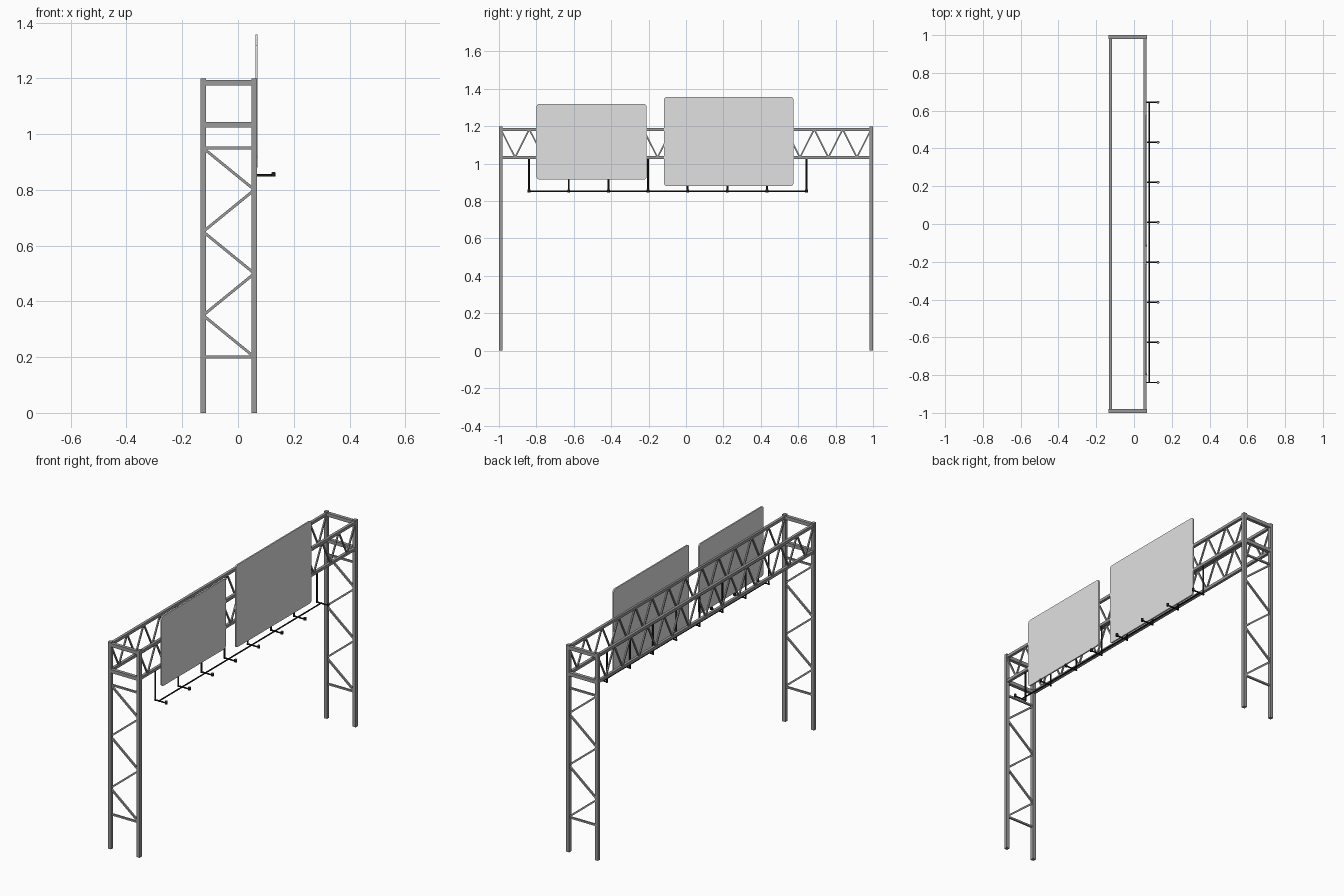
import bpy, bmesh, math
from mathutils import Vector, Matrix

if "Cube" in bpy.data.objects:
    bpy.data.objects.remove(bpy.data.objects["Cube"])


def material(name, v):
    m = bpy.data.materials.new(name)
    m.diffuse_color = (v, v, v, 1)
    m.use_nodes = True
    m.node_tree.nodes["Principled BSDF"].inputs["Base Color"].default_value = m.diffuse_color
    return m


STEEL = material("steel grey", 0.32)
PANEL = material("panel light grey", 0.75)
BLACK = material("fixture black", 0.012)

XB, XF = -0.125, 0.059      # rear and front truss planes
YE = 0.99                   # post positions along the span
ZT, ZB = 1.184, 1.033       # top and bottom chord heights


def finish(bm, name, mat, smooth=False):
    bmesh.ops.recalc_face_normals(bm, faces=bm.faces[:])
    me = bpy.data.meshes.new(name)
    bm.to_mesh(me)
    bm.free()
    ob = bpy.data.objects.new(name, me)
    bpy.context.collection.objects.link(ob)
    me.materials.append(mat)
    if smooth:
        bpy.ops.object.select_all(action='DESELECT')
        ob.select_set(True)
        bpy.context.view_layer.objects.active = ob
        bpy.ops.object.shade_smooth_by_angle(angle=math.radians(40))
    return ob


def frame(p, q):
    """Matrix placing local z along p->q, centred between them."""
    p, q = Vector(p), Vector(q)
    d = (q - p).normalized()
    side = Vector((1, 0, 0)) if abs(d.x) < 0.01 else Vector((0, 1, 0))
    r = Matrix((side, d.cross(side), d)).transposed().to_4x4()
    return Matrix.Translation((p + q) / 2) @ r, (q - p).length


def beam(bm, p, q, w):
    m, l = frame(p, q)
    bmesh.ops.create_cube(bm, size=1, matrix=m @ Matrix.Diagonal((w, w, l, 1)))


def rod(bm, p, q, r, n=10):
    m, l = frame(p, q)
    bmesh.ops.create_cone(bm, cap_ends=True, segments=n, radius1=r, radius2=r,
                          depth=l, matrix=m)


# Four posts
bm = bmesh.new()
for x in (XB, XF):
    for y in (-YE, YE):
        beam(bm, (x, y, 0), (x, y, 1.2), 0.02)
finish(bm, "posts", STEEL)

# Long chords and end cross members
bm = bmesh.new()
for z in (ZT, ZB):
    for x in (XB, XF):
        beam(bm, (x, -YE, z), (x, YE, z), 0.016)
    for y in (-YE, YE):
        beam(bm, (XB, y, z), (XF, y, z), 0.02)
finish(bm, "truss_chords", STEEL)

# Zigzag web of the span, 13 V shapes per side
bm = bmesh.new()
step = 2 * YE / 26
for x in (XB, XF):
    for i in range(26):
        z0, z1 = (ZT, ZB) if i % 2 == 0 else (ZB, ZT)
        beam(bm, (x, -YE + i * step, z0), (x, -YE + (i + 1) * step, z1), 0.008)
finish(bm, "truss_web", STEEL)

# Leg bracing: two struts and five diagonals per end
bm = bmesh.new()
for y in (-YE, YE):
    for z in (0.2, 0.95):
        beam(bm, (XB, y, z), (XF, y, z), 0.01)
    for i in range(5):
        xa, xb = (XB, XF) if i % 2 == 0 else (XF, XB)
        beam(bm, (xa, y, 0.95 - 0.15 * i), (xb, y, 0.8 - 0.15 * i), 0.01)
finish(bm, "leg_bracing", STEEL)


# Sign panels with rounded corners
def panel(name, y0, y1, z0, z1, r=0.016, x0=0.062, x1=0.07):
    bm = bmesh.new()
    pts = []
    corners = ((y1 - r, z1 - r), (y0 + r, z1 - r), (y0 + r, z0 + r), (y1 - r, z0 + r))
    for k, (cy, cz) in enumerate(corners):
        for j in range(6):
            a = math.radians(90 * k + 18 * j)
            pts.append(bm.verts.new((x0, cy + r * math.cos(a), cz + r * math.sin(a))))
    f = bm.faces.new(pts)
    ext = bmesh.ops.extrude_face_region(bm, geom=[f], use_keep_orig=True)
    for v in ext["geom"]:
        if isinstance(v, bmesh.types.BMVert):
            v.co.x = x1
    finish(bm, name, PANEL, True)


panel("small_sign_panel", -0.799, -0.211, 0.915, 1.32)
panel("large_sign_panel", -0.118, 0.574, 0.88, 1.357)

# Lamp hangers, arms and the long conduit
LAMP_Y = [-0.839 + 0.212 * i for i in range(8)]
ZA, XH = 0.852, 0.056
bm = bmesh.new()
for y in LAMP_Y:
    rod(bm, (XH, y, ZB), (XH, y, ZA - 0.004), 0.005)
    rod(bm, (XH - 0.004, y, ZA), (0.127, y, ZA), 0.004)
rod(bm, (0.081, LAMP_Y[0] - 0.004, ZA), (0.081, LAMP_Y[-1] + 0.004, ZA), 0.004)
finish(bm, "lamp_arms", BLACK, True)

# Lamp heads with grey lenses on top
heads, lenses = bmesh.new(), bmesh.new()
for y in LAMP_Y:
    rod(heads, (0.127, y, 0.847), (0.127, y, 0.863), 0.0075, 12)
    rod(lenses, (0.127, y, 0.862), (0.127, y, 0.864), 0.005, 12)
finish(heads, "lamp_heads", BLACK, True)
finish(lenses, "lamp_lenses", STEEL, True)
